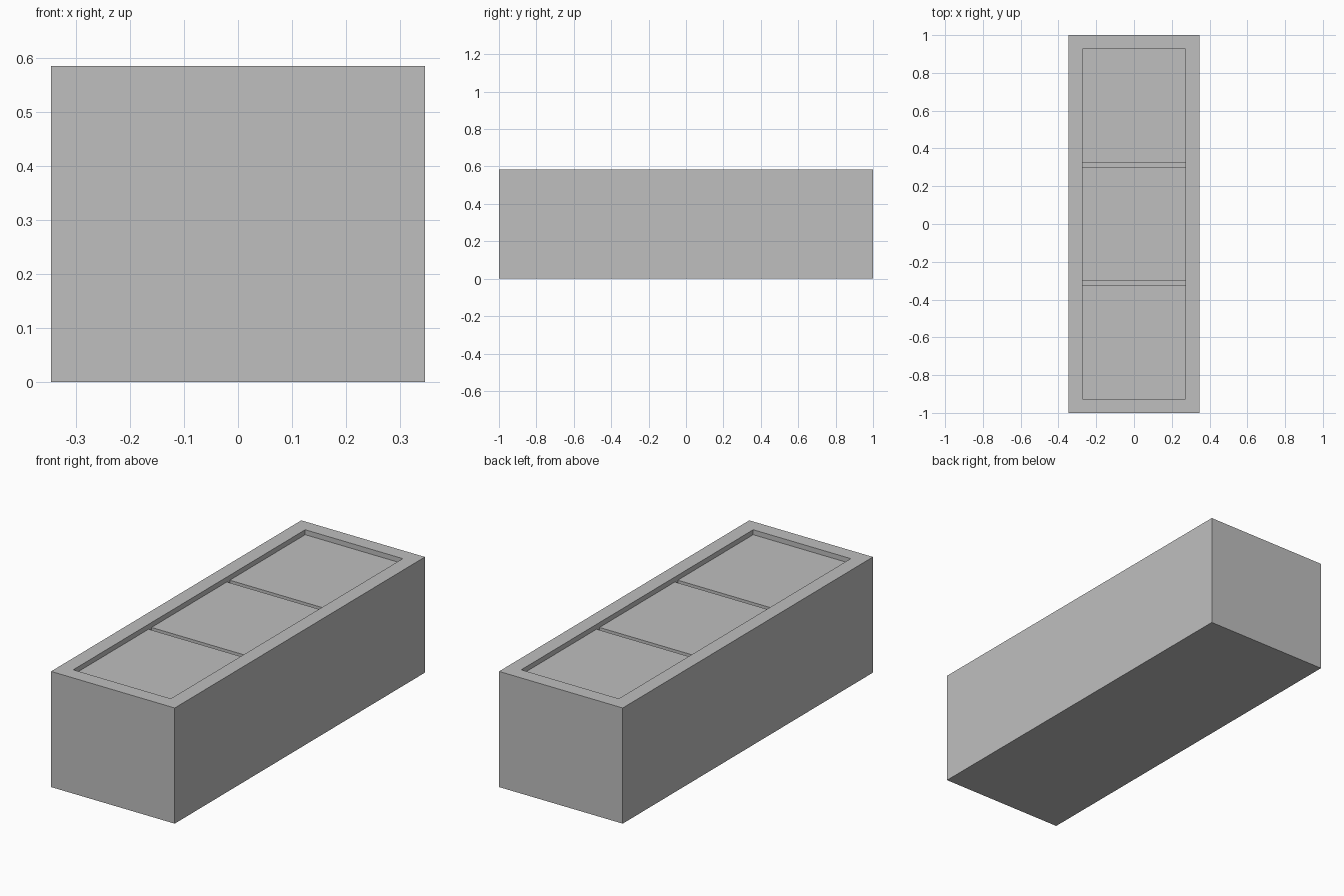
import bpy
import bmesh
from mathutils import Matrix, Vector

if "Cube" in bpy.data.objects:
    bpy.data.objects.remove(bpy.data.objects["Cube"], do_unlink=True)

HALF_X, HALF_Y, HEIGHT = 0.346, 1.0, 0.585
RIM = 0.073          # width of the flat rim
RECESS = 0.025       # drop from rim to panels
PANEL = 0.03         # panel thickness, so the depth of the gaps
GAP = 0.023          # gap between panels

gray = bpy.data.materials.new("light gray")
gray.use_nodes = True
color = (0.52, 0.52, 0.52, 1.0)
gray.diffuse_color = color
gray.node_tree.nodes["Principled BSDF"].inputs["Base Color"].default_value = color


def box(bm, size, center):
    matrix = Matrix.Translation(center) @ Matrix.Diagonal((*size, 1.0))
    bmesh.ops.create_cube(bm, size=1.0, matrix=matrix)


def finish(bm, name):
    mesh = bpy.data.meshes.new(name)
    bm.to_mesh(mesh)
    bm.free()
    mesh.materials.append(gray)
    obj = bpy.data.objects.new(name, mesh)
    bpy.context.collection.objects.link(obj)
    return obj


# Case: a box with its top inset to a rim and sunk to a tray
bm = bmesh.new()
box(bm, (2 * HALF_X, 2 * HALF_Y, HEIGHT), (0, 0, HEIGHT / 2))
bm.normal_update()
top = max(bm.faces, key=lambda f: f.calc_center_median().z)
bmesh.ops.inset_region(bm, faces=[top], thickness=RIM, use_even_offset=True)
sunk = bmesh.ops.extrude_face_region(bm, geom=[top])["geom"]
if top.is_valid:
    bmesh.ops.delete(bm, geom=[top], context="FACES_ONLY")
bmesh.ops.translate(bm, vec=Vector((0, 0, -RECESS - PANEL)),
                    verts=[v for v in sunk if isinstance(v, bmesh.types.BMVert)])
bmesh.ops.recalc_face_normals(bm, faces=bm.faces)
finish(bm, "case")

# Three panels lying in the tray with narrow gaps between them
width = 2 * (HALF_X - RIM)
length = (2 * (HALF_Y - RIM) - 2 * GAP) / 3
for i, name in enumerate(("front_panel", "middle_panel", "back_panel")):
    bm = bmesh.new()
    box(bm, (width, length, PANEL),
        (0, (i - 1) * (length + GAP), HEIGHT - RECESS - PANEL / 2))
    finish(bm, name)
